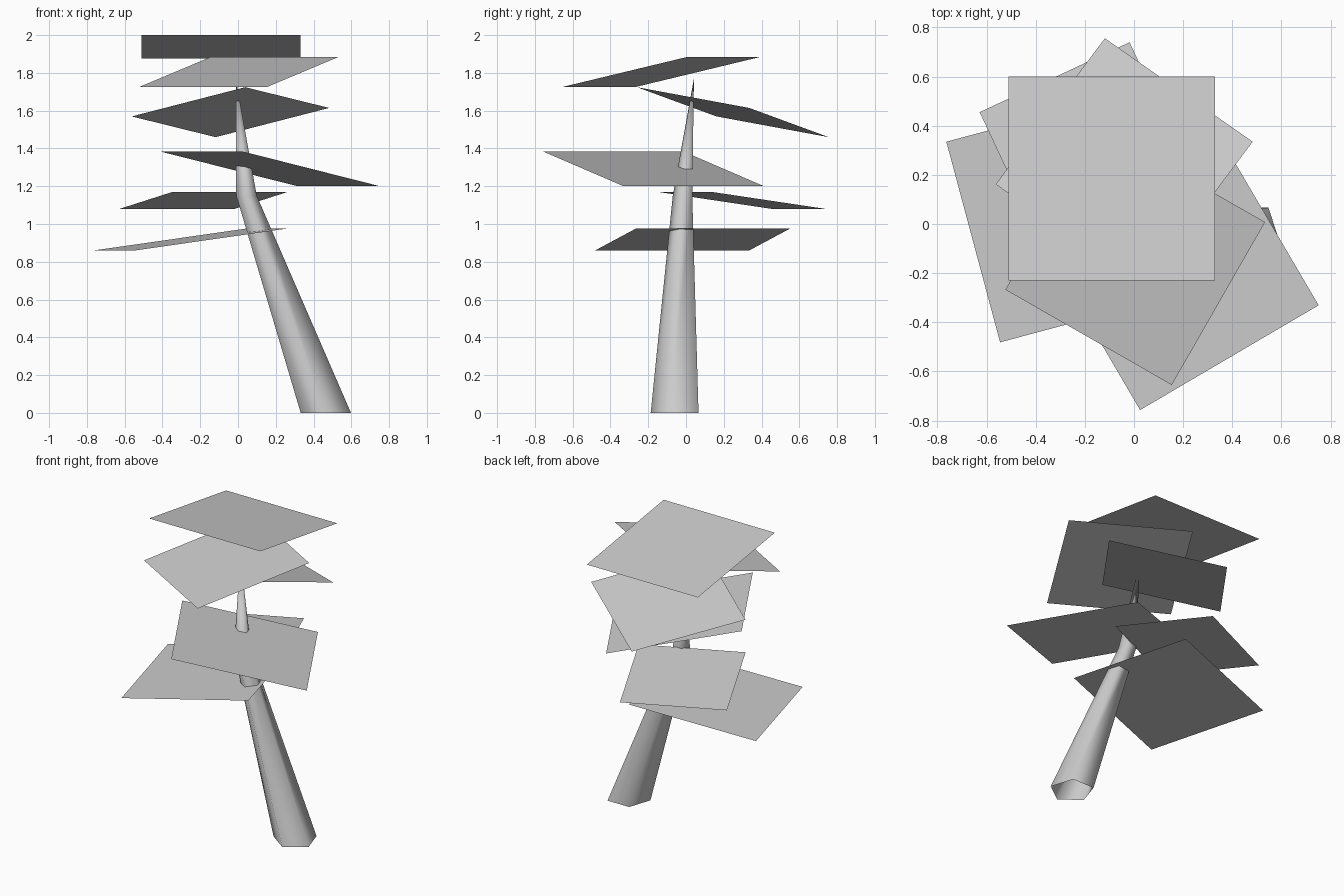
import bpy, bmesh
from math import radians, sin, cos, tau
from mathutils import Vector

default = bpy.data.objects.get("Cube")
if default:
    bpy.data.objects.remove(default)

grey = bpy.data.materials.new("plain_grey")
grey.use_nodes = True
colour = (0.6, 0.6, 0.6, 1)
grey.diffuse_color = colour
grey.node_tree.nodes["Principled BSDF"].inputs["Base Color"].default_value = colour


def add_object(name, bm):
    mesh = bpy.data.meshes.new(name)
    bm.to_mesh(mesh)
    bm.free()
    mesh.materials.append(grey)
    obj = bpy.data.objects.new(name, mesh)
    bpy.context.collection.objects.link(obj)
    return obj


def foliage_panel(name, size, centre, tilt, roll, yaw):
    """A single tilted square of foliage."""
    bm = bmesh.new()
    bmesh.ops.create_grid(bm, x_segments=1, y_segments=1, size=size / 2)
    obj = add_object(name, bm)
    obj.location = centre
    obj.rotation_euler = [radians(a) for a in (tilt, roll, yaw)]


# Foliage, from the top down
foliage_panel("foliage_crown", 0.84, (-0.09, 0.185, 1.938), -8.6, 0, 0)
foliage_panel("foliage_upper", 0.78, (0.005, -0.13, 1.805), 11.8, 0, -29.8)
foliage_panel("foliage_upper_back", 0.75, (-0.04, 0.248, 1.592), -8.6, -11.9, -35)
foliage_panel("foliage_middle", 0.862, (0.17, -0.172, 1.292), -12.3, 0, -59.6)
foliage_panel("foliage_lower_back", 0.673, (-0.182, 0.295, 1.125), -7.7, 0, 25)
foliage_panel("foliage_lowest", 0.845, (-0.25, 0.035, 0.918), 7.9, 0, -75)

# Leaning five-sided trunk, open at the base and pointed at the tip
SIDES = 5
bm = bmesh.new()
rings = []
for centre, radius in (((0.465, -0.047, 0), 0.14), ((0.045, -0.013, 1.15), 0.057)):
    angles = [tau * i / SIDES - tau / 4 for i in range(SIDES)]
    rings.append([bm.verts.new(Vector(centre) + radius * Vector((cos(a), sin(a), 0)))
                  for a in angles])
tip = bm.verts.new((-0.012, 0.042, 1.77))
lower, upper = rings
for i in range(SIDES):
    j = (i + 1) % SIDES
    bm.faces.new((lower[i], lower[j], upper[j], upper[i]))
    bm.faces.new((upper[i], upper[j], tip))
for face in bm.faces:
    face.smooth = True
add_object("trunk", bm)
